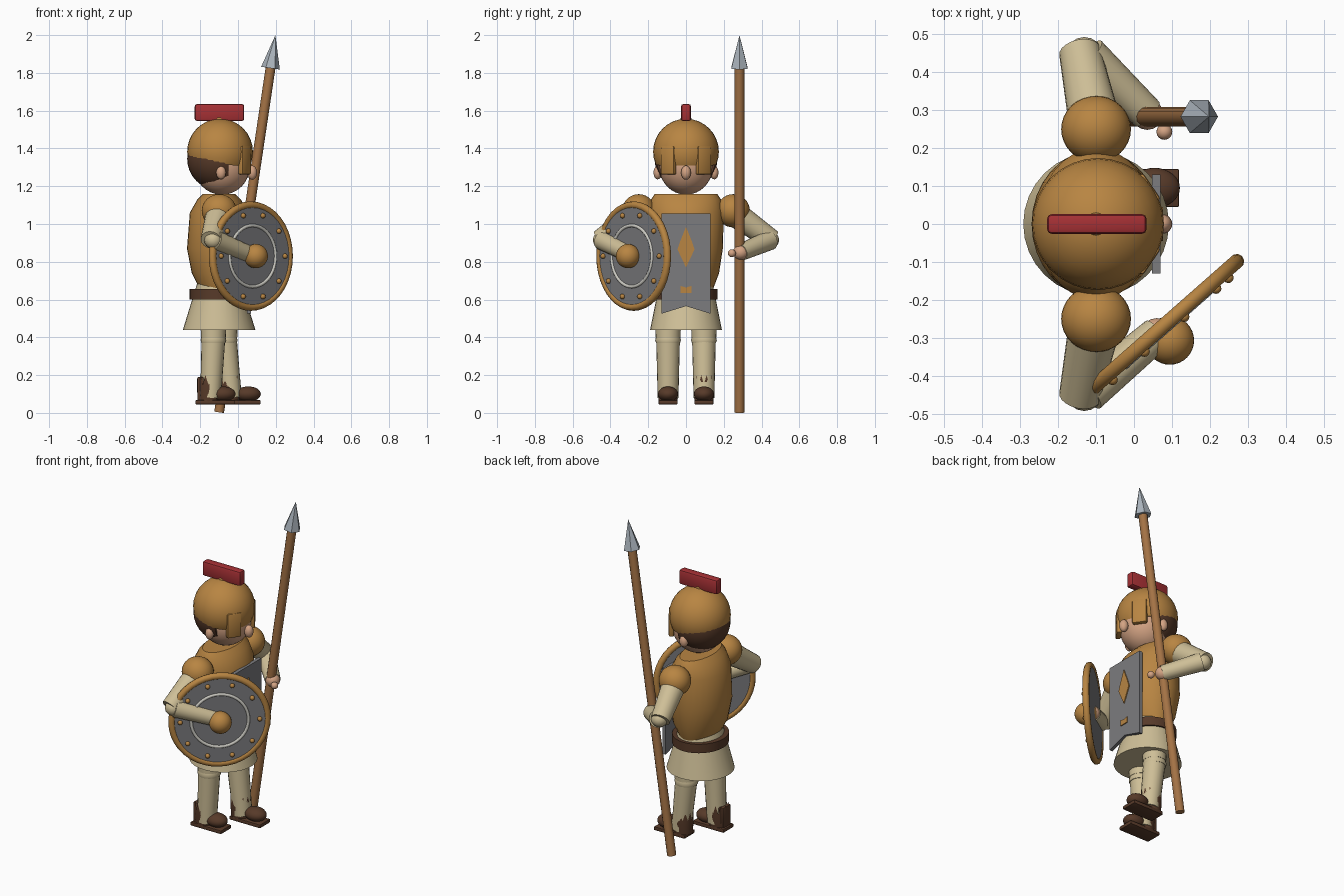
import bpy, bmesh, math
from mathutils import Vector, Matrix

cube = bpy.data.objects.get("Cube")
if cube:
    bpy.data.objects.remove(cube, do_unlink=True)


def material(name, r, g, b):
    m = bpy.data.materials.new(name)
    m.use_nodes = True
    m.diffuse_color = (r, g, b, 1)
    bsdf = next(n for n in m.node_tree.nodes if n.type == 'BSDF_PRINCIPLED')
    bsdf.inputs["Base Color"].default_value = (r, g, b, 1)
    return m


BRONZE = material("bronze", .48, .235, .055)
CLOTH = material("cream cloth", .62, .52, .31)
LEATHER = material("dark leather", .095, .042, .022)
STEEL = material("grey steel", .2, .2, .21)
SILVER = material("silver", .41, .46, .51)
RED = material("crest red", .38, .03, .035)
SKIN = material("skin", .66, .37, .23)
WOOD = material("wood", .37, .17, .06)
TRIM = material("pale trim", .6, .59, .54)
parts = []


def finish(name, bm, mat):
    bmesh.ops.recalc_face_normals(bm, faces=bm.faces)
    me = bpy.data.meshes.new(name)
    bm.to_mesh(me)
    bm.free()
    me.materials.append(mat)
    ob = bpy.data.objects.new(name, me)
    bpy.context.collection.objects.link(ob)
    parts.append(ob)
    return ob


def ball(name, c, r, mat, cuts=(), seg=32):
    """Ellipsoid; each cut is (point, normal) and the normal side is removed."""
    bm = bmesh.new()
    bmesh.ops.create_uvsphere(bm, u_segments=seg, v_segments=seg // 2, radius=1,
                              matrix=Matrix.Translation(c) @ Matrix.Diagonal((*r, 1)))
    for co, no in cuts:
        bmesh.ops.bisect_plane(bm, geom=bm.verts[:] + bm.edges[:] + bm.faces[:],
                               plane_co=co, plane_no=no, clear_outer=True)
        bmesh.ops.holes_fill(bm, edges=[e for e in bm.edges if e.is_boundary], sides=0)
    return finish(name, bm, mat)


def tube(name, a, b, r1, r2, mat, seg=20):
    a, b = Vector(a), Vector(b)
    d = b - a
    bm = bmesh.new()
    bmesh.ops.create_cone(bm, cap_ends=True, segments=seg, radius1=r1, radius2=r2, depth=d.length,
                          matrix=Matrix.Translation((a + b) / 2) @ d.to_track_quat('Z', 'Y').to_matrix().to_4x4())
    return finish(name, bm, mat)


def loft(name, cx, cy, rings, mat, seg=32, jag=0):
    """Stack of elliptical rings (z, rx, ry); jag lifts every other top vertex."""
    bm = bmesh.new()
    loops = []
    for k, (z, rx, ry) in enumerate(rings):
        top = jag if k == len(rings) - 1 else 0
        loops.append([bm.verts.new((cx + rx * math.cos(i * math.tau / seg),
                                    cy + ry * math.sin(i * math.tau / seg), z + top * (i % 2)))
                      for i in range(seg)])
    for lo, hi in zip(loops, loops[1:]):
        for i in range(seg):
            j = (i + 1) % seg
            bm.faces.new((lo[i], lo[j], hi[j], hi[i]))
    bm.faces.new(loops[0])
    if not jag:
        bm.faces.new(loops[-1])
    return finish(name, bm, mat)


def box(name, c, size, mat, bevel=0, turn=0):
    bm = bmesh.new()
    bmesh.ops.create_cube(bm, size=1, matrix=Matrix.Translation(c) @ Matrix.Rotation(turn, 4, 'Z')
                          @ Matrix.Diagonal((*size, 1)))
    if bevel:
        bmesh.ops.bevel(bm, geom=bm.edges[:], offset=bevel, segments=2, affect='EDGES', profile=.5)
    return finish(name, bm, mat)


def plate(name, outline, x, thick, mat):
    """Flat (y, z) outline extruded along x."""
    bm = bmesh.new()
    face = bm.faces.new([bm.verts.new((x, y, z)) for y, z in outline])
    ext = bmesh.ops.extrude_face_region(bm, geom=[face])
    bmesh.ops.translate(bm, vec=(thick, 0, 0), verts=[v for v in ext['geom'] if isinstance(v, bmesh.types.BMVert)])
    return finish(name, bm, mat)


def ring(name, mat4, R, r, mat):
    bm = bmesh.new()
    n, m = 40, 10
    vs = [[bm.verts.new(mat4 @ Vector(((R + r * math.cos(b)) * math.cos(a), (R + r * math.cos(b)) * math.sin(a),
                                       r * math.sin(b))))
           for b in (j * math.tau / m for j in range(m))] for a in (i * math.tau / n for i in range(n))]
    for i in range(n):
        for j in range(m):
            k, l = (i + 1) % n, (j + 1) % m
            bm.faces.new((vs[i][j], vs[k][j], vs[k][l], vs[i][l]))
    return finish(name, bm, mat)


# Body: cuirass, skirt and belt
CX = -.1
loft("cuirass", CX, 0, [(.66, .105, .145), (.74, .145, .175), (.87, .17, .195), (1.06, .155, .2),
                        (1.13, .115, .185), (1.16, .085, .165)], BRONZE)
loft("skirt", CX, 0, [(.44, .192, .19), (.69, .115, .14)], CLOTH)
loft("belt", CX, 0, [(.6, .156, .168), (.655, .156, .168)], LEATHER)

# Front panel with its ornaments
plate("chest_panel", [(-.13, .525), (0, .565), (.13, .525), (.13, 1.055), (-.13, 1.055)], .048, .022, STEEL)
plate("leaf_ornament", [(0, .77), (.045, .865), (.03, .91), (0, .985), (-.03, .91), (-.045, .865)],
      .068, .008, BRONZE)
plate("panel_stud", [(-.028, .635), (.028, .635), (.028, .672), (0, .664), (-.028, .672)], .068, .008, BRONZE)

# Head, hair and face
ball("head", (-.085, 0, 1.305), (.148, .142, .15), SKIN)
ball("hair", (-.103, 0, 1.345), (.166, .166, .166), LEATHER,
     [((-.05, 0, 1.3), (1, 0, 0)), ((0, 0, 1.2), (0, 0, -1))])
ball("nose", (.075, 0, 1.272), (.026, .026, .038), SKIN, seg=16)

# Helmet with crest
ball("helmet", (-.095, 0, 1.383), (.174, .174, .174), BRONZE, [((-.27, 0, 1.34), (-.12, 0, -1))])
ball("crest_mount", (CX, 0, 1.555), (.028, .03, .02), BRONZE, seg=16)
box("crest", (-.098, 0, 1.59), (.262, .052, .09), RED, .012)

for s, side in ((1, "left"), (-1, "right")):
    box(side + "_cheek_guard", (.035, s * .092, 1.337), (.03, .085, .15), BRONZE, .008, s * .6)
    ball(side + "_ear", (-.09, s * .15, 1.272), (.026, .022, .036), SKIN, seg=16)
    ball(side + "_shoulder_pad", (CX, s * .25, 1.07), (.092, .088, .088), BRONZE)

    # Arm, bent at the elbow
    elbow = Vector((-.143, s * .455, .915))
    hand = Vector((.035, .29, .85)) if s > 0 else Vector((.06, -.29, .838))
    tube(side + "_upper_arm", (CX, s * .25, 1.06), elbow, .07, .055, CLOTH)
    tube(side + "_forearm", elbow + Vector((.02, -s * .01, 0)), hand, .053, .045, CLOTH)
    ball(side + "_elbow", elbow + Vector((.012, -s * .008, 0)), (.048, .046, .046), CLOTH, seg=16)
    ball(side + "_hand", hand, (.042, .042, .04), SKIN, seg=16)

    # Leg, boot and sole, in a short stride
    y, hip, foot = s * .095, CX + s * .03, -.09 + s * .055
    toe = -.013 + s * .067
    knee = Vector((hip, y, .4))
    tube(side + "_thigh", (hip, y, .52), knee, .07, .066, CLOTH)
    tube(side + "_shin", (foot, y, .08), knee, .055, .063, CLOTH)
    loft(side + "_hem", hip, y, [(.37, .064, .064), (.385, .068, .068), (.4, .064, .064)], CLOTH, 24)
    loft(side + "_boot_shaft", foot - .012, y, [(.06, .056, .05), (.13, .06, .056), (.15, .06, .055)],
         LEATHER, 24, .05)
    ball(side + "_boot_toe", (toe, y, .1), (.067, .053, .04), LEATHER)
    box(side + "_heel", (toe - .105, y, .125), (.06, .075, .13), LEATHER, .006)
    box(side + "_sole", (toe - .04, y, .056), (.21, .1, .022), LEATHER, .004)

ball("left_thumb", (.08, .243, .845), (.021, .021, .021), SKIN, seg=16)

# Spear, leaning forward
base, neck, tip = Vector((-.1, .283, .003)), Vector((.172, .283, 1.825)), Vector((.198, .283, 2))
tube("spear_shaft", base, neck, .026, .026, WOOD, 12)
tube("spear_head", neck, tip, .05, 0, SILVER, 6)

# Round shield, its local z pointing outward
n = Vector((.66, -.75, 0)).normalized()
t = Vector((0, 0, 1)).cross(n)
frame = Matrix((t, Vector((0, 0, 1)), n)).transposed().to_4x4()
frame.translation = (.068, -.277, .83)


def at(x, y, z):
    return frame @ Vector((x, y, z))


tube("shield_disc", at(0, 0, -.014), at(0, 0, .014), .272, .272, STEEL, 40)
ring("shield_rim", frame, .27, .02, BRONZE)
ring("shield_inner_ring", frame @ Matrix.Translation((0, 0, .013)), .162, .009, TRIM)
ball("shield_boss", at(0, 0, .04), (.064, .064, .064), BRONZE)
for i in range(10):
    a = i * math.tau / 10
    ball(f"shield_rivet_{i + 1}", at(.225 * math.cos(a), .225 * math.sin(a), .018), (.014,) * 3, BRONZE, seg=12)

# Smooth shading with sharp edges kept
bpy.ops.object.select_all(action='DESELECT')
for ob in parts:
    ob.select_set(True)
bpy.context.view_layer.objects.active = parts[0]
bpy.ops.object.shade_smooth_by_angle(angle=math.radians(38))
